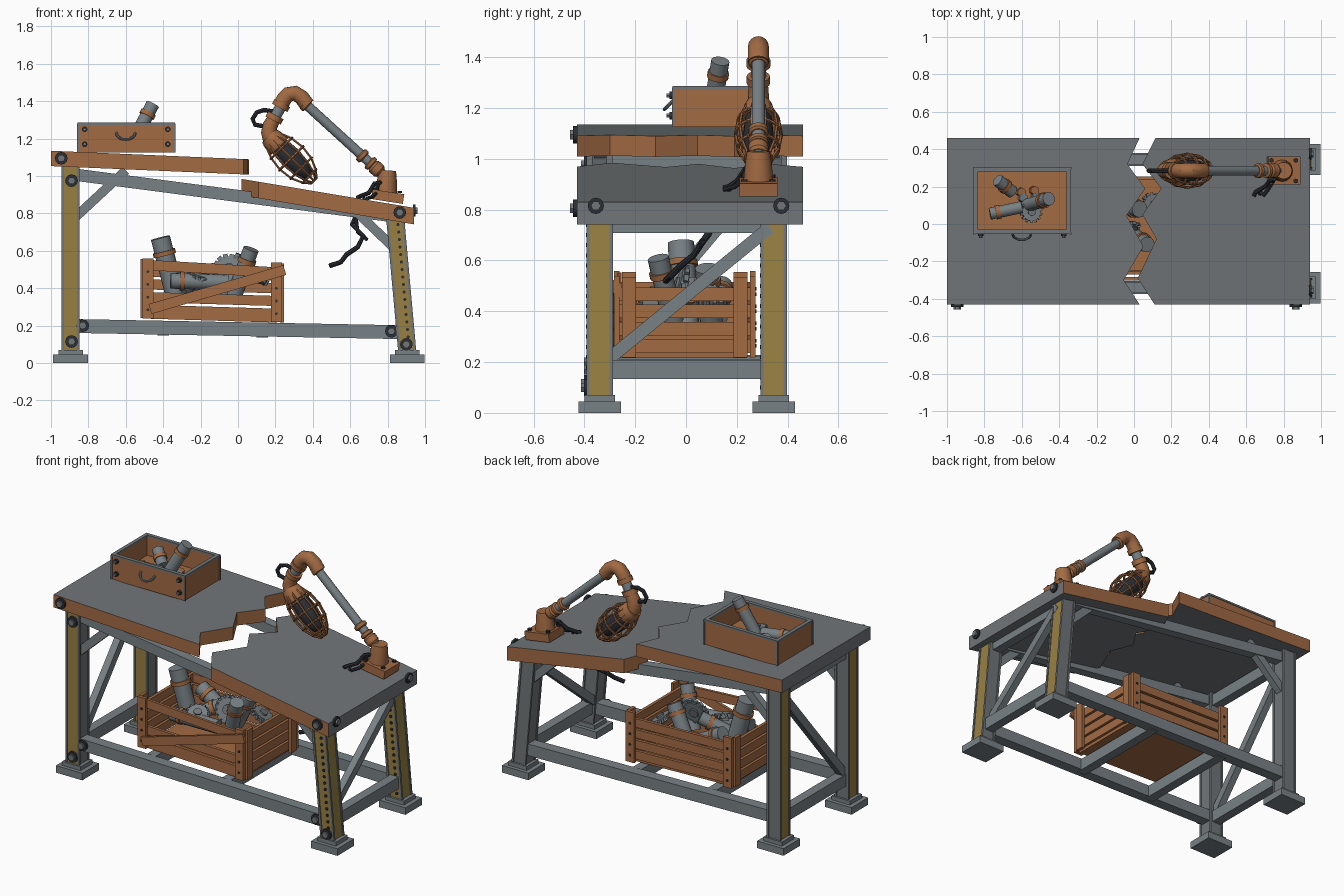
import bpy, bmesh, math
from mathutils import Vector as V, Matrix

if "Cube" in bpy.data.objects:
    bpy.data.objects.remove(bpy.data.objects["Cube"])


def material(name, rgb):
    m = bpy.data.materials.new(name)
    m.diffuse_color = (*rgb, 1)
    m.use_nodes = True
    m.node_tree.nodes["Principled BSDF"].inputs["Base Color"].default_value = m.diffuse_color
    return m


GREY, STEEL, BROWN, YELLOW, DARK = range(5)
MATS = [material("slate_grey", (.165, .18, .188)), material("steel_grey", (.19, .22, .235)),
        material("rust_brown", (.36, .145, .056)), material("worn_yellow", (.31, .215, .055)),
        material("near_black", (.024, .028, .036))]


def frame(d, ref=None):
    """Side and third axes perpendicular to d."""
    ref = V(ref) if ref else (V((0, 1, 0)) if abs(d.y) < .9 else V((1, 0, 0)))
    third = d.cross(ref).normalized()
    return third.cross(d).normalized(), third


class Part:
    def __init__(self, name):
        self.name, self.bm = name, bmesh.new()

    def face(self, vs, mat):
        f = self.bm.faces.new(vs)
        f.material_index = mat
        return f

    def sweep(self, pts, radii, mat, n=12, spin=0.0, scale=(1, 1)):
        """Closed tube through points; one radius or one for each point."""
        pts = [V(p) for p in pts]
        if not isinstance(radii, (list, tuple)):
            radii = [radii] * len(pts)
        rings = []
        for i, p in enumerate(pts):
            d = (pts[min(i + 1, len(pts) - 1)] - pts[max(i - 1, 0)]).normalized()
            s, t = frame(d)
            ring = []
            for k in range(n):
                a = 2 * math.pi * k / n + spin
                ring.append(self.bm.verts.new(p + radii[i] * (s * math.cos(a) * scale[0] + t * math.sin(a) * scale[1])))
            rings.append(ring)
        fs = [self.face((a[k], a[(k + 1) % n], b[(k + 1) % n], b[k]), mat)
              for a, b in zip(rings, rings[1:]) for k in range(n)]
        return fs + [self.face(rings[0][::-1], mat), self.face(rings[-1], mat)]

    def beam(self, p, q, w, h, mat):
        """Square bar from p to q: w along the side axis, h across it."""
        r = math.sqrt(.5)
        return self.sweep([p, q], r, mat, 4, math.pi / 4, (w, h))

    def box(self, lo, hi, mat):
        x, y = (lo[0] + hi[0]) / 2, (lo[1] + hi[1]) / 2
        return self.beam((x, y, lo[2]), (x, y, hi[2]), hi[1] - lo[1], hi[0] - lo[0], mat)

    def bolt(self, p, d, r=.034):
        p, d = V(p), V(d)
        self.sweep([p, p + d * .014], r, DARK, 12)
        self.sweep([p, p + d * .026], r * .62, GREY, 6)

    def pipe(self, p, q, r, collar=.75):
        """Hollow-ended pipe with a rusty collar."""
        p, q = V(p), V(q)
        d = (q - p).normalized()
        self.sweep([p, q, q, q - d * .03], [r, r, r * .75, r * .75], STEEL, 16)
        c = p.lerp(q, collar)
        self.sweep([c - d * .012, c + d * .012], r * 1.18, BROWN, 16)

    def gear(self, c, axis, r):
        c, d = V(c), V(axis).normalized()
        s, t = frame(d)
        self.sweep([c - d * .015, c + d * .015], r * .82, STEEL, 20)
        self.sweep([c - d * .025, c + d * .025], r * .35, GREY, 12)
        for k in range(14):
            a = 2 * math.pi * k / 14
            u = s * math.cos(a) + t * math.sin(a)
            self.beam(c + u * r * .75, c + u * r, r * .2, .026, STEEL)

    def done(self):
        bmesh.ops.recalc_face_normals(self.bm, faces=self.bm.faces[:])
        me = bpy.data.meshes.new(self.name)
        self.bm.to_mesh(me)
        self.bm.free()
        for m in MATS:
            me.materials.append(m)
        me.shade_smooth()
        me.set_sharp_from_angle(angle=math.radians(35))
        ob = bpy.data.objects.new(self.name, me)
        bpy.context.collection.objects.link(ob)


# Broken table top: two sloping slabs with jagged inner edges
def slab(name, end, jag, z_end, slope, thick):
    part = Part(name)
    outline = [(end, .46)] + jag + [(end, -.43)]
    tops, lows = ([part.bm.verts.new((x, y, z_end + slope * (x - end) - t)) for x, y in outline]
                  for t in (0, thick))
    part.face(tops, GREY)
    part.face(lows[::-1], GREY)
    n = len(outline)
    for i in range(n):
        j = (i + 1) % n
        part.face((tops[i], lows[i], lows[j], tops[j]), GREY if i == n - 1 else BROWN)
    part.done()


slab("table_top_left", -1, [(.03, .46), (-.035, .32), (.06, .19), (-.04, .045), (.05, -.12), (-.055, -.3), (.03, -.43)],
     1.135, -.043, .082)
slab("table_top_right", .94, [(.115, .46), (.045, .32), (.145, .19), (.045, .05), (.12, -.08), (.02, -.29), (.11, -.43)],
     .83, -.168, .088)

# Legs: painted outer faces between steel edge strips, standing on stepped feet
YS = (-.34, .345)
for sx, lx, tx, top in ((-1, -.895, -.895, 1.05), (1, .905, .84, .78)):
    for y, row in zip(YS, ("front", "back")):
        side = "left" if sx < 0 else "right"
        leg = Part(f"leg_{row}_{side}")
        a, b = V((lx, y, .06)), V((tx, y, top))
        for f in leg.beam(a, b, .094, .086, GREY):
            f.normal_update()
            nrm = f.normal if f.normal.dot(f.calc_center_median() - (a + b) / 2) > 0 else -f.normal
            if nrm.y < -.7 or nrm.x * sx > .7:
                f.material_index = YELLOW
        for ox in (-.042, .042):
            for oy in (-.046, .046):
                o = V((ox, oy, 0))
                leg.beam(a + o, b + o, .013, .013, GREY)
        if sx > 0:
            for k in range(1, 18):
                p = a.lerp(b, k / 18) + V((.012, -.046, 0))
                leg.sweep([p, p + V((0, -.008, 0))], .009, DARK, 6)
        leg.done()
        foot = Part(f"foot_{row}_{side}")
        foot.box((lx - .093, y - .084, 0), (lx + .093, y + .084, .045), STEEL)
        foot.box((lx - .065, y - .06, .04), (lx + .065, y + .06, .07), STEEL)
        foot.done()

# Frame rails and braces
for y, row in zip(YS, ("front", "back")):
    rails = Part(f"rails_{row}")
    rails.beam((-.87, y, .198), (.88, y, .165), .07, .074, STEEL)
    rails.beam((-.87, y, 1.007), (.83, y, .785), .06, .065, STEEL)
    rails.beam((-.88, y, .77), (-.6, y, 1.03), .045, .05, STEEL)
    rails.beam((.58, y, .86), (.85, y, .6), .045, .05, STEEL)
    rails.done()
cross = Part("cross_rails")
for x, z in ((-.895, .19), (.895, .17), (-.4, .185), (.13, .175), (-.895, 1.0), (.835, .745)):
    cross.beam((x, -.34, z), (x, .345, z), .06, .075, STEEL)
cross.done()
for x, z, name in ((-.895, .97, "left"), (.87, .73, "right")):
    brace = Part(f"end_brace_{name}")
    brace.beam((x, -.32, .2), (x, .33, z), .05, .045, STEEL)
    brace.done()

# Bolts
bolts = Part("bolts")
for x, z, y in ((-.945, 1.095, -.43), (-.89, .975, -.387), (-.89, .115, -.387), (-.83, .2, -.375),
                (.82, .17, -.375), (.9, .1, -.387), (.865, .84 - .035, -.43)):
    bolts.bolt((x, y, z), (0, -1, 0))
for y in (-.355, .375):
    bolts.bolt((.935, y, .815), (1, 0, 0), .032)
bolts.done()

# Drawer lying on the table
drawer = Part("drawer")
x0, x1, y0, y1, z0, z1 = -.855, -.34, -.05, .3, 1.125, 1.28
drawer.box((x0, y0, z0), (x1, y1, z0 + .03), BROWN)
for lo, hi in (((x0, y0), (x1, y0 + .016)), ((x0, y1 - .016), (x1, y1)),
               ((x0, y0), (x0 + .016, y1)), ((x1 - .016, y0), (x1, y1))):
    drawer.box((*lo, z0), (*hi, z1), BROWN)
    drawer.box((lo[0] - .004, lo[1] - .004, z1 - .006), (hi[0] + .004, hi[1] + .004, z1 + .006), GREY)
for x in (x0, x1):
    for y in (y0, y1):
        drawer.box((x - .005, y - .005, z0), (x + .005, y + .005, z1), GREY)
for x in (x0 + .035, x1 - .035):
    for z in (1.17, 1.25):
        drawer.bolt((x, y0, z), (0, -1, 0), .015)
drawer.sweep([(-.6 - .05 * math.cos(k * math.pi / 8), y0 - .035 * math.sin(k * math.pi / 8),
               1.23 - .035 * math.sin(k * math.pi / 8)) for k in range(9)], .007, STEEL, 8)
drawer.done()
scrap = Part("drawer_scrap")
scrap.pipe((-.57, .1, 1.17), (-.455, .135, 1.385), .036)
scrap.pipe((-.6, .09, 1.19), (-.77, .055, 1.2), .032)
scrap.pipe((-.65, .17, 1.18), (-.73, .235, 1.24), .034, .5)
scrap.gear((-.55, .065, 1.19), (.2, 0, 1), .06)
for x, y in ((-.61, .17), (-.54, .18), (-.53, .145), (-.6, .14)):
    scrap.sweep([(x, y, 1.15), (x + .01, y, 1.185)], .024, BROWN if y > .16 else STEEL, 6)
scrap.done()

# Slatted crate on the lower rails
crate = Part("crate")


def cz(x, z):
    return z - .03 * (x + .5)


def plank(p, q, w, h):
    crate.beam((p[0], p[1], cz(p[0], p[2])), (q[0], q[1], cz(q[0], q[2])), w, h, BROWN)


plank((-.48, -.01, .248), (.21, -.01, .248), .5, .02)
for k in range(4):
    z = .285 + k * .068
    plank((-.49, .245, z), (.22, .245, z), .02, .054)
    if k < 2:
        plank((-.49, -.255, z), (.22, -.255, z), .02, .054)
    for x in (-.492, .216):
        plank((x, -.27, z), (x, .265, z), .02, .054)
plank((-.5, -.262, .525), (.23, -.262, .505), .018, .055)
plank((-.47, -.292, .29), (.25, -.292, .52), .018, .055)
for x in (-.482, .205):
    for y in (-.272, .262):
        plank((x, y, .24), (x, y, .56), .022, .058)
        for k in range(4):
            z, s = cz(x, .285 + k * .068), -1 if y < 0 else 1
            crate.sweep([(x, y + s * .01, z), (x, y + s * .016, z)], .008, DARK, 6)
for x in (-.51, .235):
    for y in (-.225, .215):
        plank((x, y, .24), (x, y, .555), .055, .02)
crate.done()
junk = Part("crate_scrap")
junk.pipe((-.33, 0, .34), (-.415, -.02, .67), .052)
junk.pipe((-.02, -.05, .36), (.07, -.11, .61), .042)
junk.pipe((-.08, .1, .36), (.03, .08, .57), .045)
junk.pipe((-.05, -.13, .43), (-.36, -.15, .44), .042, .8)
junk.pipe((-.15, .12, .38), (-.36, .14, .5), .045)
junk.pipe((-.3, -.06, .4), (-.12, .03, .5), .04, .7)
junk.gear((-.05, -.02, .5), (.15, -1, .3), .085)
junk.gear((-.2, -.12, .47), (.3, -.4, 1), .07)
junk.gear((.1, .1, .46), (.6, .2, 1), .07)
junk.done()

# Lamp base and jointed pipe arm
Y = .285
base = Part("lamp_base")
base.beam((.715, Y, .903), (.885, Y, .877), .15, .052, BROWN)
base.sweep([(.79, Y, .9), (.797, Y, .985), (.80, Y, 1.03)], [.06, .052, .045], BROWN, 16)
for x in (.735, .865):
    for y in (-.055, .055):
        base.sweep([(x, Y + y, .91), (x, Y + y, .942 - .15 * (x - .715))], .013, DARK, 6)
base.done()
arm = Part("lamp_arm")
A, B = V((.8, Y, .985)), V((.35, Y, 1.395))
arm.sweep([A, B], .026, STEEL, 16)
for t, l in ((.13, .03), (.2, .014), (.3, .016), (.97, .016)):
    c, d = A.lerp(B, t), (B - A).normalized()
    arm.sweep([c - d * l, c - d * l * .6, c + d * l * .6, c + d * l], [.03, .039, .039, .03], BROWN, 16)
arm.sweep([(.37, Y, 1.38), (.34, Y, 1.42), (.305, Y, 1.443), (.27, Y, 1.437), (.245, Y, 1.41), (.228, Y, 1.375)],
          .041, BROWN, 16)
arm.sweep([(.25, Y, 1.412), (.18, Y, 1.28)], .03, STEEL, 16)
arm.sweep([(.237, Y, 1.39), (.223, Y, 1.364)], .047, BROWN, 16)
arm.sweep([(.195, Y, 1.312), (.172, Y, 1.27), (.165, Y, 1.235), (.175, Y, 1.205), (.195, Y, 1.18)],
          [.036, .04, .042, .046, .05], BROWN, 16)
arm.sweep([(.203, Y, 1.325), (.188, Y, 1.297)], .046, BROWN, 16)
arm.done()

# Caged bulb
HEAD, TIP = V((.165, Y, 1.215)), V((.405, Y, .975))
axis = (TIP - HEAD).normalized()
s, t = frame(axis)
prof = [(.1, .055), (.28, .08), (.5, .09), (.72, .08), (.9, .052), (1, .022)]
bulb = Part("lamp_bulb")
bulb.sweep([HEAD.lerp(TIP, k) for k in (.1, .25, .5, .75, .87, .93)], [.035, .053, .06, .05, .03, .005], DARK, 20)
bulb.done()
cage = Part("lamp_cage")
cage.sweep([HEAD.lerp(TIP, k) for k in (0, .06, .2, .24)], [.05, .058, .066, .062], BROWN, 20)
for k in range(10):
    a = k * math.pi / 5
    u = s * math.cos(a) + t * math.sin(a)
    cage.sweep([HEAD.lerp(TIP, f) + u * r for f, r in prof], .0065, BROWN, 6)
for f, r in prof[1:]:
    c = HEAD.lerp(TIP, f)
    ring = [c + r * (s * math.cos(k * math.pi / 12) + t * math.sin(k * math.pi / 12)) for k in range(24)]
    for k in range(24):
        cage.sweep([ring[k], ring[(k + 1) % 24]], .007, BROWN, 6)
cage.done()

# Loose cables
cables = Part("cables")
cables.sweep([(.185, Y, 1.345), (.14, Y, 1.353), (.1, Y, 1.34), (.078, Y, 1.305), (.09, Y, 1.275), (.165, Y, 1.26)],
             .012, DARK, 8)
cables.sweep([(.77, .25, .965), (.73, .235, .96), (.7, .2, .91), (.65, .17, .89), (.64, .15, .885)], .012, DARK, 8)
cables.sweep([(.75, .24, .97), (.74, .22, .91), (.72, .19, .89), (.69, .15, .88)], .01, DARK, 8)
cables.sweep([(.68, .17, .88), (.65, .14, .83), (.61, .11, .74), (.67, .07, .68), (.64, .03, .62), (.58, -.02, .58),
              (.55, -.06, .54), (.49, -.08, .52)], .013, DARK, 8)
cables.sweep([(.63, .12, .78), (.64, .09, .7), (.69, .06, .66)], .01, DARK, 8)
cables.done()
